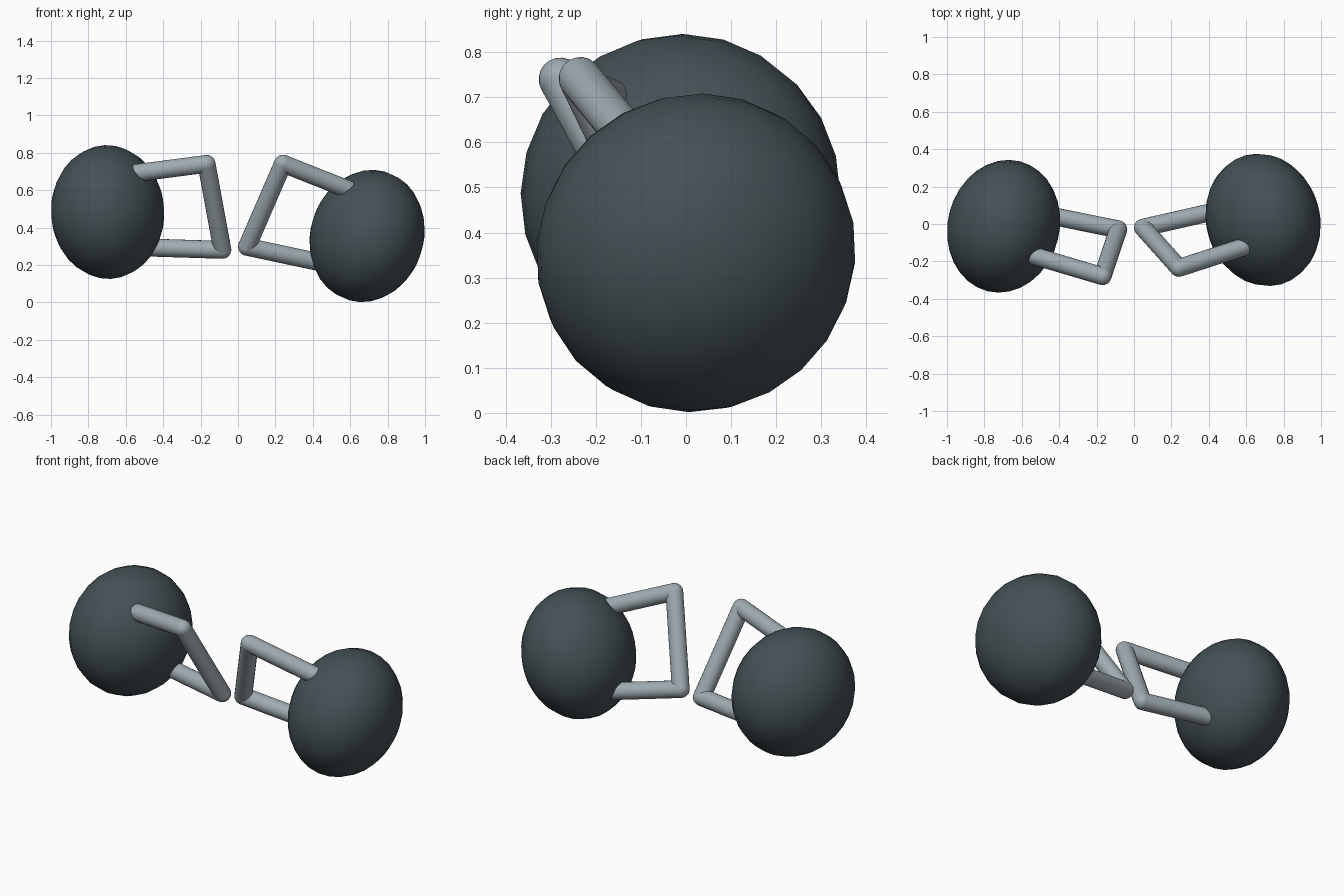
import bpy, bmesh, math
from mathutils import Vector, Matrix

cube = bpy.data.objects.get("Cube")
if cube:
    bpy.data.objects.remove(cube, do_unlink=True)


def material(name, colour):
    m = bpy.data.materials.new(name)
    m.use_nodes = True
    m.diffuse_color = (*colour, 1)
    bsdf = next(n for n in m.node_tree.nodes if n.type == 'BSDF_PRINCIPLED')
    bsdf.inputs["Base Color"].default_value = (*colour, 1)
    return m


DARK = material("dark slate", (0.058, 0.082, 0.092))
STEEL = material("light steel", (0.35, 0.41, 0.445))

WIDE, FLAT = 0.358, 0.299       # body radii across and along its axis
TUBE = 0.048                    # handle tube radius
GRIP_HALF, GRIP_HEIGHT = 0.265, 0.589


def finish(name, bm, mat, matrix):
    mesh = bpy.data.meshes.new(name)
    for f in bm.faces:
        f.smooth = True
    bm.to_mesh(mesh)
    bm.free()
    mesh.materials.append(mat)
    ob = bpy.data.objects.new(name, mesh)
    bpy.context.collection.objects.link(ob)
    ob.matrix_world = matrix
    return ob


def add_rod(bm, a, b):
    # open tube between two points, closed by the ball joints
    d = b - a
    place = Matrix.Translation((a + b) / 2) @ d.to_track_quat('Z', 'Y').to_matrix().to_4x4()
    bmesh.ops.create_cone(bm, cap_ends=False, segments=20, radius1=TUBE,
                          radius2=TUBE, depth=d.length, matrix=place)


def kettlebell(side, centre, upper, lower):
    # local frame: z runs from body to grip, x along the grip
    centre, upper, lower = Vector(centre), Vector(upper), Vector(lower)
    z = ((upper + lower) / 2 - centre).normalized()
    x = upper - lower
    x = (x - z * x.dot(z)).normalized()
    y = z.cross(x)
    frame = Matrix.Translation(centre) @ Matrix((x, y, z)).transposed().to_4x4()

    # flattened ball body
    bm = bmesh.new()
    bmesh.ops.create_uvsphere(bm, u_segments=24, v_segments=16, radius=1,
                              matrix=Matrix.Diagonal((WIDE, WIDE, FLAT, 1)))
    finish(side + "_body", bm, DARK, frame)

    # handle: two slightly splayed arms and a grip with rounded corners
    bm = bmesh.new()
    path = [Vector(p) for p in ((-0.225, 0, 0.14), (-GRIP_HALF, 0, GRIP_HEIGHT),
                                (GRIP_HALF, 0, GRIP_HEIGHT), (0.225, 0, 0.14))]
    for a, b in zip(path, path[1:]):
        add_rod(bm, a, b)
    for p in path:
        bmesh.ops.create_uvsphere(bm, u_segments=20, v_segments=12, radius=TUBE,
                                  matrix=Matrix.Translation(p))
    finish(side + "_handle", bm, STEEL, frame)


kettlebell("right", (-0.697, -0.012, 0.483), (-0.168, -0.28, 0.742), (-0.086, -0.027, 0.279))
kettlebell("left", (0.69, 0.022, 0.355), (0.234, -0.235, 0.741), (0.047, -0.021, 0.30))
